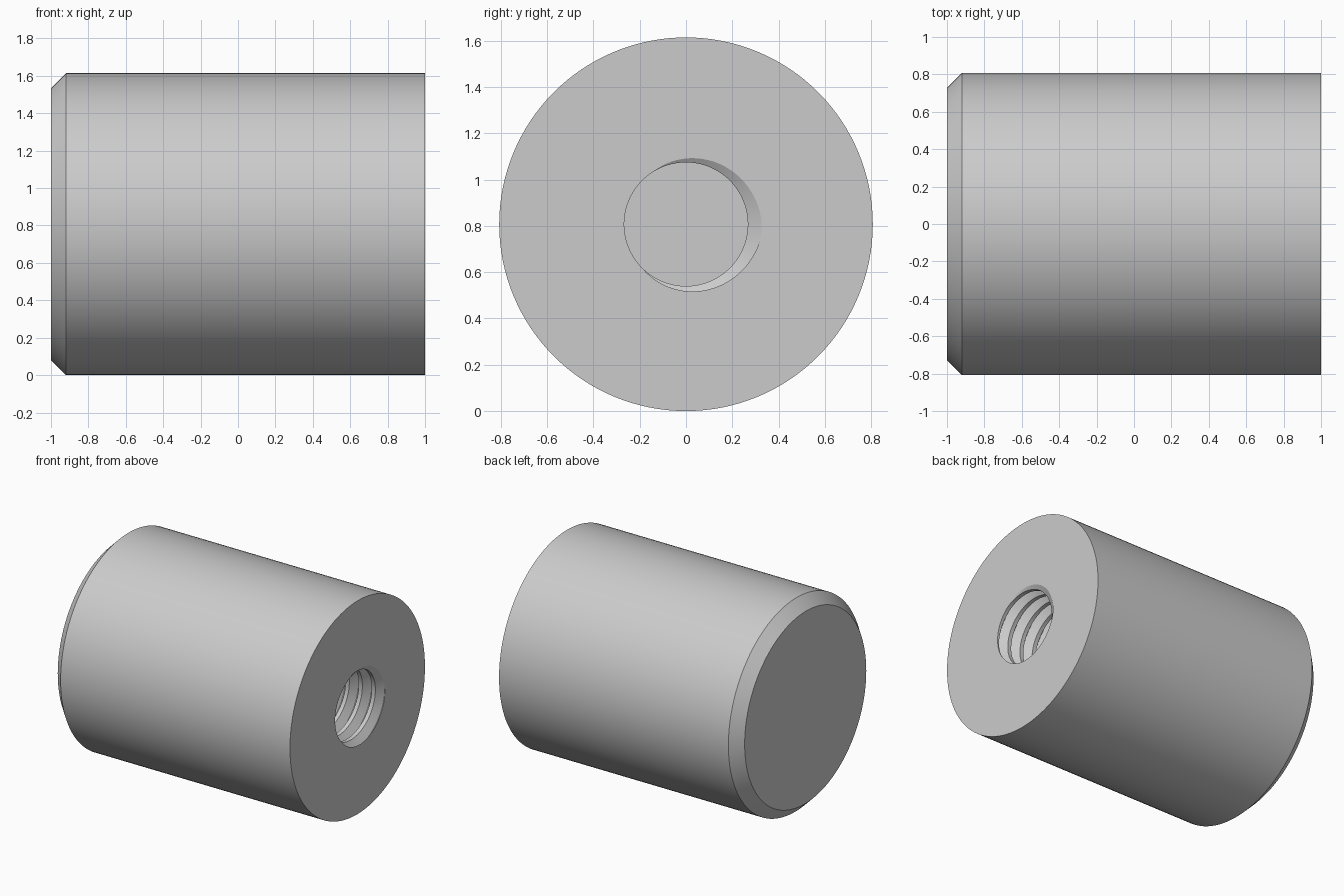
import bpy, bmesh, math

if "Cube" in bpy.data.objects:
    bpy.data.objects.remove(bpy.data.objects["Cube"])

N = 128                      # segments around the axis
R, ZC = 0.807, 0.807         # body radius, axis height
X_OPEN, X_FLOOR = 1.0, -0.1  # hole mouth and hole floor
MINOR, MAJOR, PITCH = 0.267, 0.327, 0.109
HALF_BASE, HALF_ROOT = 0.36, 0.02   # groove half widths, in pitches
START = math.radians(-5)


def groove_radius(x, a):
    u = (x - X_OPEN) / PITCH - (a - START) / math.tau
    u = abs(u - round(u))
    t = (HALF_BASE - u) / (HALF_BASE - HALF_ROOT)
    return MINOR + (MAJOR - MINOR) * min(1, max(0, t))


def thread_row(offset):
    # one line of the helix, clipped to the two ends of the hole
    def row(a):
        x = X_OPEN + PITCH * (offset + (a - START) / math.tau)
        x = min(X_OPEN, max(X_FLOOR, x))
        return x, groove_radius(x, a)
    return row


def ring(x, r):
    return lambda a: (x, r)


# Body: chamfered end, outer wall, open end
rows = [ring(-1, 0), ring(-1, 0.727), ring(-0.92, R), ring(X_OPEN, R)]

# Threaded blind hole, from the mouth down to a flat floor
turns = math.ceil((X_OPEN - X_FLOOR) / PITCH) + 2
for k in range(2, -turns - 1, -1):
    for o in (HALF_BASE, HALF_ROOT, -HALF_ROOT, -HALF_BASE):
        rows.append(thread_row(k + o))
rows.append(ring(X_FLOOR, 0))

bm = bmesh.new()
grid = []
for row in rows:
    line = []
    for i in range(N + 1):
        a = math.tau * i / N
        x, r = row(a)
        line.append(bm.verts.new((x, r * math.cos(a), ZC + r * math.sin(a))))
    grid.append(line)
for p, q in zip(grid, grid[1:]):
    for i in range(N):
        bm.faces.new((p[i], p[i + 1], q[i + 1], q[i]))
bmesh.ops.remove_doubles(bm, verts=bm.verts[:], dist=1e-5)
bmesh.ops.recalc_face_normals(bm, faces=bm.faces[:])

mesh = bpy.data.meshes.new("threaded_bush")
bm.to_mesh(mesh)
bm.free()
bush = bpy.data.objects.new("threaded_bush", mesh)
bpy.context.collection.objects.link(bush)
bpy.context.view_layer.objects.active = bush
bush.select_set(True)
bpy.ops.object.shade_smooth_by_angle(angle=math.radians(25))
